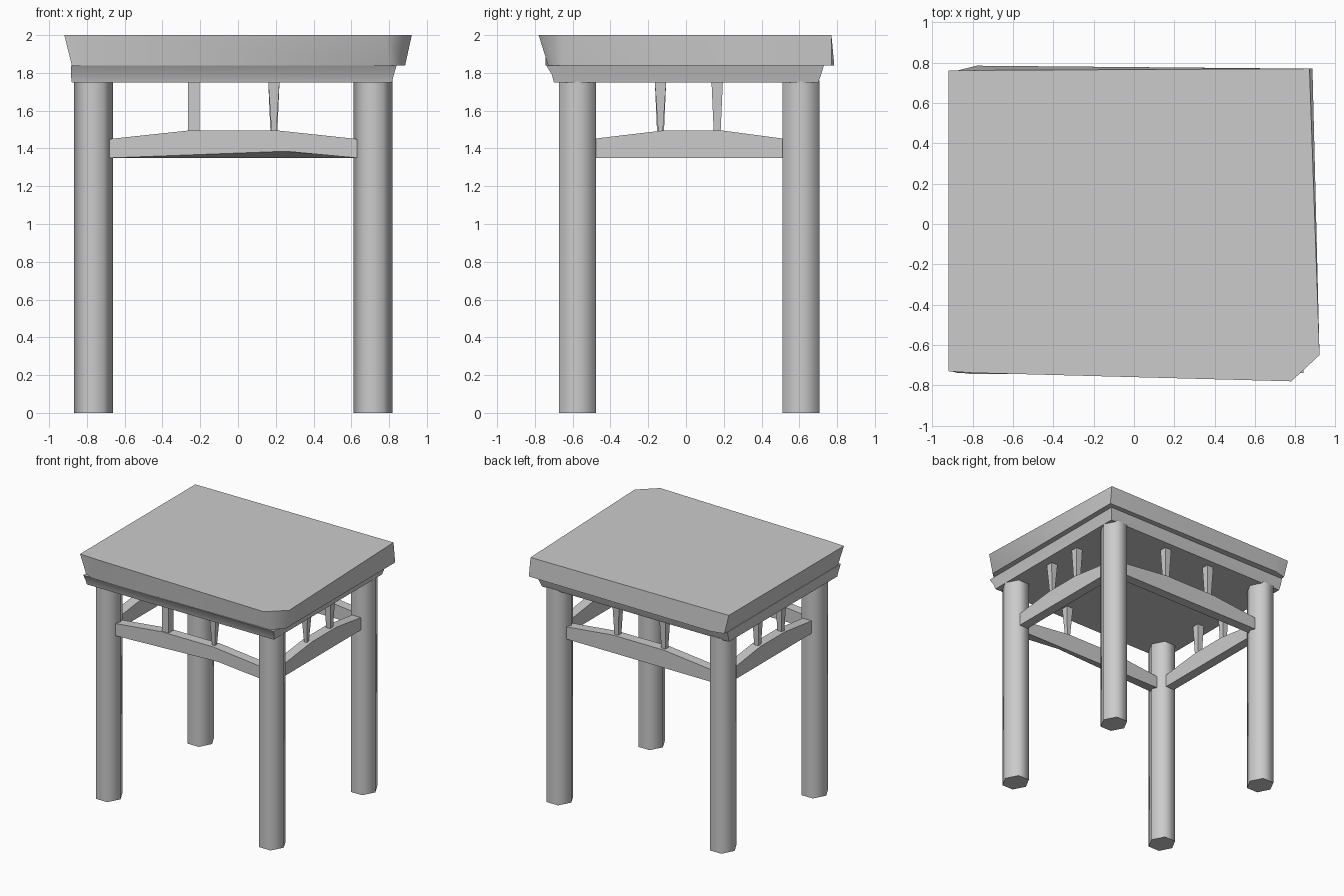
import bpy, bmesh, math

if "Cube" in bpy.data.objects:
    bpy.data.objects.remove(bpy.data.objects["Cube"])

wood = bpy.data.materials.new("pale grey")
wood.diffuse_color = (0.6, 0.6, 0.6, 1)
wood.use_nodes = True
wood.node_tree.nodes["Principled BSDF"].inputs["Base Color"].default_value = wood.diffuse_color


def make(name, rings, smooth=None):
    """Loft closed rings (bottom to top) into a capped solid."""
    bm = bmesh.new()
    loops = [[bm.verts.new(p) for p in r] for r in rings]
    n = len(loops[0])
    for a, b in zip(loops, loops[1:]):
        for i in range(n):
            j = (i + 1) % n
            bm.faces.new((a[i], a[j], b[j], b[i]))
    bm.faces.new(loops[0][::-1])
    bm.faces.new(loops[-1])
    bmesh.ops.recalc_face_normals(bm, faces=bm.faces)
    mesh = bpy.data.meshes.new(name)
    bm.to_mesh(mesh)
    bm.free()
    ob = bpy.data.objects.new(name, mesh)
    bpy.context.collection.objects.link(ob)
    mesh.materials.append(wood)
    if smooth:
        bpy.ops.object.select_all(action='DESELECT')
        ob.select_set(True)
        bpy.context.view_layer.objects.active = ob
        bpy.ops.object.shade_smooth_by_angle(angle=math.radians(smooth))
    return ob


def at(points, z):
    return [(x, y, z) for x, y in points]


def box(x0, x1, y0, y1, z):
    return [(x0, y0, z), (x1, y0, z), (x1, y1, z), (x0, y1, z)]


# Table top: flared slab with one cut corner at the front right
lower = [(-.88, .76), (-.78, .785), (.885, .77), (.885, -.65), (.80, -.73), (-.8, -.745), (-.88, -.71)]
upper = [(-.92, .76), (-.78, .762), (.87, .77), (.92, -.65), (.78, -.78), (-.8, -.738), (-.92, -.73)]
make("table_top", [at(lower, 1.84), at(upper, 2.0)], 50)

# Moulding beneath the slab
make("top_moulding", [box(-.88, .815, -.70, .70, 1.75),
                      box(-.885, .825, -.71, .715, 1.79),
                      box(-.885, .84, -.74, .73, 1.84)], 50)

# Four six-sided legs, shaded round
LX, LY = (-.765, .715), (-.575, .61)
for ix, side in enumerate(("left", "right")):
    for iy, end in enumerate(("front", "back")):
        ring = [(LX[ix] + .103 * math.cos(k * math.pi / 3),
                 LY[iy] + .098 * math.sin(k * math.pi / 3) / math.sin(math.pi / 3)) for k in range(6)]
        make(f"{end}_{side}_leg", [at(ring, 0), at(ring, 1.76)], 75)


# Humped rails between the legs, with two short struts each
def rail(name, along_x, start, end, flat, centre, arch=0.0):
    prof = [(start, 1.35), (.25, 1.35), (end, 1.35), (end, 1.45),
            (flat[1], 1.495), (flat[0], 1.495), (start, 1.45)]

    def ring(off, lift):
        pts = [(t, z + (lift if k == 1 else 0)) for k, (t, z) in enumerate(prof)]
        return [(t, centre + off, z) if along_x else (centre + off, t, z) for t, z in pts]
    make(name, [ring(-.04, arch), ring(.04, 0)])


def strut(name, x, y, taper):
    h, b = .03, .03 * taper
    make(name, [box(x - b, x + b, y - b, y + b, 1.48), box(x - h, x + h, y - h, y + h, 1.755)])


for name, y, arch, tapers in (("front", LY[0], .035, (1, .4)), ("back", LY[1], 0, (.6, .6))):
    rail(name + "_rail", True, -.68, .63, (-.26, .21), y, arch)
    for x, t in zip((-.235, .19), tapers):
        strut(name + "_strut", x, y, t)
for name, x, tapers in (("left", LX[0], (.6, .6)), ("right", LX[1], (.4, .6))):
    rail(name + "_rail", False, -.50, .53, (-.12, .19), x)
    for y, t in zip((-.135, .165), tapers):
        strut(name + "_strut", x, y, t)
